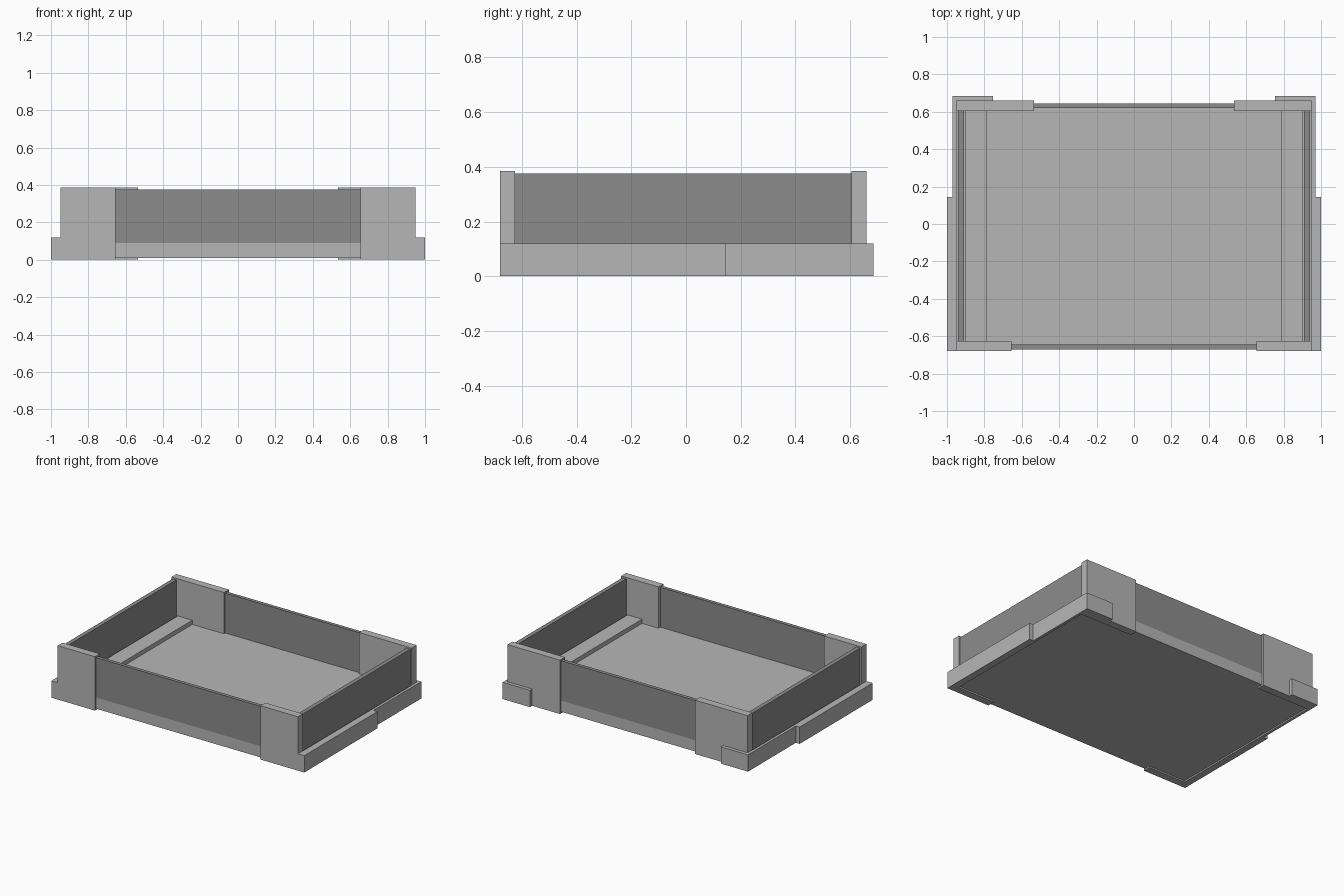
import bpy
import bmesh

cube = bpy.data.objects.get("Cube")
if cube:
    bpy.data.objects.remove(cube, do_unlink=True)


def make_material(name, value):
    mat = bpy.data.materials.new(name)
    mat.use_nodes = True
    colour = (value, value, value, 1)
    mat.diffuse_color = colour
    mat.node_tree.nodes["Principled BSDF"].inputs["Base Color"].default_value = colour
    return mat


LIGHT = make_material("light grey", 0.47)
DARK = make_material("dark grey", 0.265)


def box(name, xs, ys, zs, mat):
    """Box spanning the given ranges on each axis."""
    bm = bmesh.new()
    bmesh.ops.create_cube(bm, size=1)
    for v in bm.verts:
        v.co = [r[0] if c < 0 else r[1] for c, r in zip(v.co, (xs, ys, zs))]
    mesh = bpy.data.meshes.new(name)
    bm.to_mesh(mesh)
    bm.free()
    mesh.materials.append(mat)
    obj = bpy.data.objects.new(name, mesh)
    bpy.context.collection.objects.link(obj)
    return obj


def pair(name, xs, ys, zs, mat):
    """Matching boxes on the left (+x) and right (-x)."""
    box("left_" + name, xs, ys, zs, mat)
    box("right_" + name, (-xs[1], -xs[0]), ys, zs, mat)


POST_Z = (0, 0.385)
RAIL_Z = (0, 0.12)
WALL_Z = (0.09, 0.375)

# Tray floor
box("floor_slab", (-0.95, 0.95), (-0.67, 0.645), (0.01, 0.09), LIGHT)

# Dark wall panels
box("front_wall", (-0.655, 0.655), (-0.67, -0.645), WALL_Z, DARK)
box("back_wall", (-0.535, 0.535), (0.62, 0.645), WALL_Z, DARK)
pair("side_wall", (0.91, 0.94), (-0.625, 0.605), WALL_Z, DARK)

# Corner posts
pair("front_post", (0.655, 0.95), (-0.68, -0.625), POST_Z, LIGHT)
pair("back_post", (0.535, 0.95), (0.605, 0.66), POST_Z, LIGHT)

# Raised ledges along the inner sides
pair("floor_ledge", (0.785, 0.90), (-0.625, 0.605), (0.09, 0.12), LIGHT)

# Outer rails, thicker towards the front, wrapping round the back corners
pair("front_rail", (0.95, 1.0), (-0.68, 0.145), RAIL_Z, LIGHT)
pair("back_rail", (0.95, 0.97), (0.145, 0.685), RAIL_Z, LIGHT)
pair("back_corner_rail", (0.755, 0.95), (0.66, 0.685), RAIL_Z, LIGHT)
